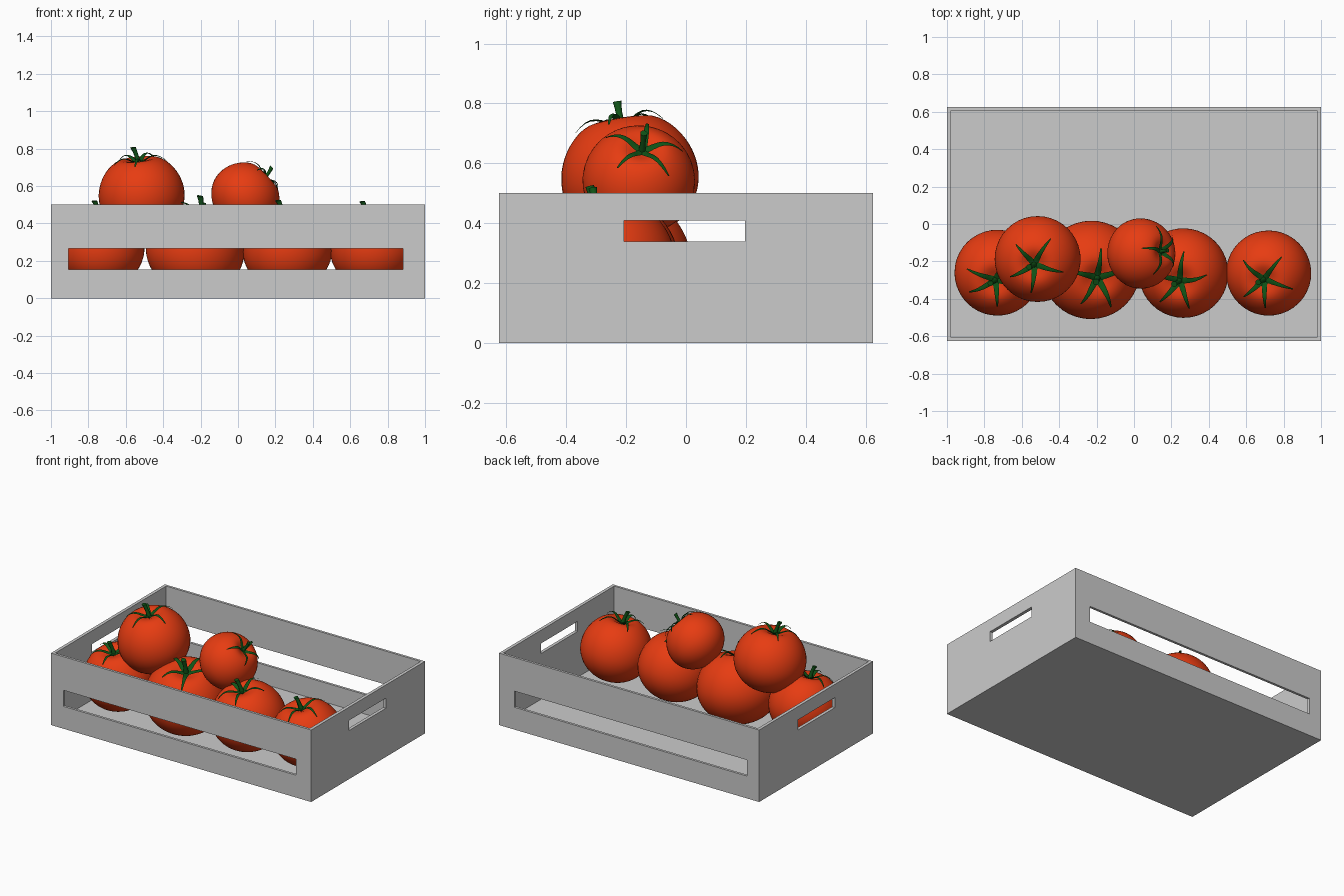
import bpy, bmesh, math, random
from mathutils import Vector, Matrix

if "Cube" in bpy.data.objects:
    bpy.data.objects.remove(bpy.data.objects["Cube"])

random.seed(4)


def material(name, rgb):
    m = bpy.data.materials.new(name)
    m.diffuse_color = (*rgb, 1)
    m.use_nodes = True
    m.node_tree.nodes["Principled BSDF"].inputs["Base Color"].default_value = m.diffuse_color
    return m


GREY = material("crate grey", (0.6, 0.6, 0.6))
RED = material("tomato red", (0.84, 0.047, 0.006))
GREEN = material("leaf green", (0.005, 0.085, 0.008))


def add_object(name, bm, mat):
    bmesh.ops.recalc_face_normals(bm, faces=bm.faces)
    me = bpy.data.meshes.new(name)
    bm.to_mesh(me)
    bm.free()
    me.materials.append(mat)
    ob = bpy.data.objects.new(name, me)
    bpy.context.collection.objects.link(ob)
    return ob


def box(name, lo, hi):
    bm = bmesh.new()
    bmesh.ops.create_cube(bm, size=1)
    lo, hi = Vector(lo), Vector(hi)
    for v in bm.verts:
        v.co = [l + (c + 0.5) * (h - l) for l, h, c in zip(lo, hi, v.co)]
    return add_object(name, bm, GREY)


def smooth(ob, deg=40):
    bpy.ops.object.select_all(action='DESELECT')
    ob.select_set(True)
    bpy.context.view_layer.objects.active = ob
    bpy.ops.object.shade_smooth_by_angle(angle=math.radians(deg))


# Crate: hollow box with long slots front and back, hand holes at the ends
crate = box("crate", (-1, -0.625, 0), (1, 0.625, 0.5))
cutters = [
    box("inside_cutter", (-0.978, -0.608, 0.02), (0.978, 0.608, 0.7)),
    box("slot_cutter", (-0.905, -0.8, 0.155), (0.882, 0.8, 0.267)),
    box("handle_cutter", (-1.2, -0.207, 0.338), (1.2, 0.197, 0.408)),
]
bpy.context.view_layer.objects.active = crate
for c in cutters:
    mod = crate.modifiers.new("cut", 'BOOLEAN')
    mod.operation = 'DIFFERENCE'
    mod.solver = 'EXACT'
    mod.object = c
    bpy.ops.object.modifier_apply(modifier=mod.name)
for c in cutters:
    bpy.data.objects.remove(c)


# Height of the tomato's surface at angle t from the equator (dimpled top)
def surface(a, b, t):
    r = a * math.cos(t)
    z = b * math.sin(t)
    if t > 0:
        z = 1.1 * z - 0.26 * b * math.exp(-(r / (0.3 * a)) ** 2)
    return r, z


def skin(bm, rings, cap=True):
    rows = [[bm.verts.new(p) for p in ring] for ring in rings]
    n = len(rows[0])
    for p, q in zip(rows, rows[1:]):
        for i in range(n):
            bm.faces.new((p[i], p[(i + 1) % n], q[(i + 1) % n], q[i]))
    if cap:
        bm.faces.new(rows[0])
        bm.faces.new(rows[-1])


def circle(r, z, n, ox=0.0):
    return [(ox + r * math.cos(2 * math.pi * i / n), r * math.sin(2 * math.pi * i / n), z)
            for i in range(n)]


def tomato(name, centre, a, b, axis, spin):
    place = (Matrix.Translation(centre)
             @ Vector((0, 0, 1)).rotation_difference(Vector(axis)).to_matrix().to_4x4())
    # Fruit body
    bm = bmesh.new()
    steps = 32
    rings = []
    for k in range(steps + 1):
        t = -1.55 + 3.1 * k / steps
        rings.append(circle(*surface(a, b, t), 40))
    skin(bm, rings)
    bm.transform(place)
    smooth(add_object(name, bm, RED), 60)

    # Stem with five leaves curving over the shoulder
    bm = bmesh.new()
    base = surface(a, b, 1.57)[1]
    h = 0.4 * a
    stem = []
    for k in range(6):
        u = k / 5
        rad = a * (0.085 - 0.05 * math.sin(math.pi * min(1, u * 1.15) * 0.55) + 0.03 * u * u)
        stem.append(circle(rad, base - 0.01 + (h + 0.01) * u, 10, -0.09 * a * u * u))
    skin(bm, stem)
    for i in range(5):
        ang = math.radians(spin) + i * 2 * math.pi / 5 + random.uniform(-0.2, 0.2)
        d = Vector((math.cos(ang), math.sin(ang), 0))
        side = Vector((-d.y, d.x, 0))
        length = a * random.uniform(0.58, 0.7)
        sweep = random.uniform(-0.12, 0.12) * a
        rings = []
        for k in range(9):
            u = k / 8
            r = 0.03 * a + u * length
            z = surface(a, b, math.acos(min(1, r / a)))[1]
            z += 0.035 * a + 0.05 * a * math.sin(math.pi * u) * u + 0.03 * a * u ** 3
            w = a * (0.012 + 0.062 * (1 - u) ** 0.8)
            p = d * r + side * sweep * u * u + Vector((0, 0, z))
            up = Vector((0, 0, 0.022 * a * (1.1 - u)))
            rings.append([p + side * w, p + up, p - side * w, p - up])
        skin(bm, rings)
    bm.transform(place)
    smooth(add_object(name + "_stem", bm, GREEN), 50)


# Four tomatoes on the floor, two piled on top
TOMATOES = [
    ("tomato_left", (-0.73, -0.26, 0.262), 0.23, 0.208, (-0.012, -0.04, 0.18), 0),
    ("tomato_mid_left", (-0.23, -0.245, 0.255), 0.264, 0.23, (0.035, -0.045, 0.2), 10),
    ("tomato_mid_right", (0.265, -0.262, 0.257), 0.24, 0.215, (-0.02, -0.04, 0.18), 5),
    ("tomato_right", (0.72, -0.262, 0.262), 0.228, 0.208, (-0.025, -0.035, 0.18), -5),
    ("tomato_top", (-0.515, -0.187, 0.548), 0.23, 0.206, (-0.018, -0.03, 0.18), -8),
    ("tomato_top_small", (0.035, -0.158, 0.54), 0.188, 0.168, (0.095, 0.01, 0.09), 30),
]
for args in TOMATOES:
    tomato(*args)
